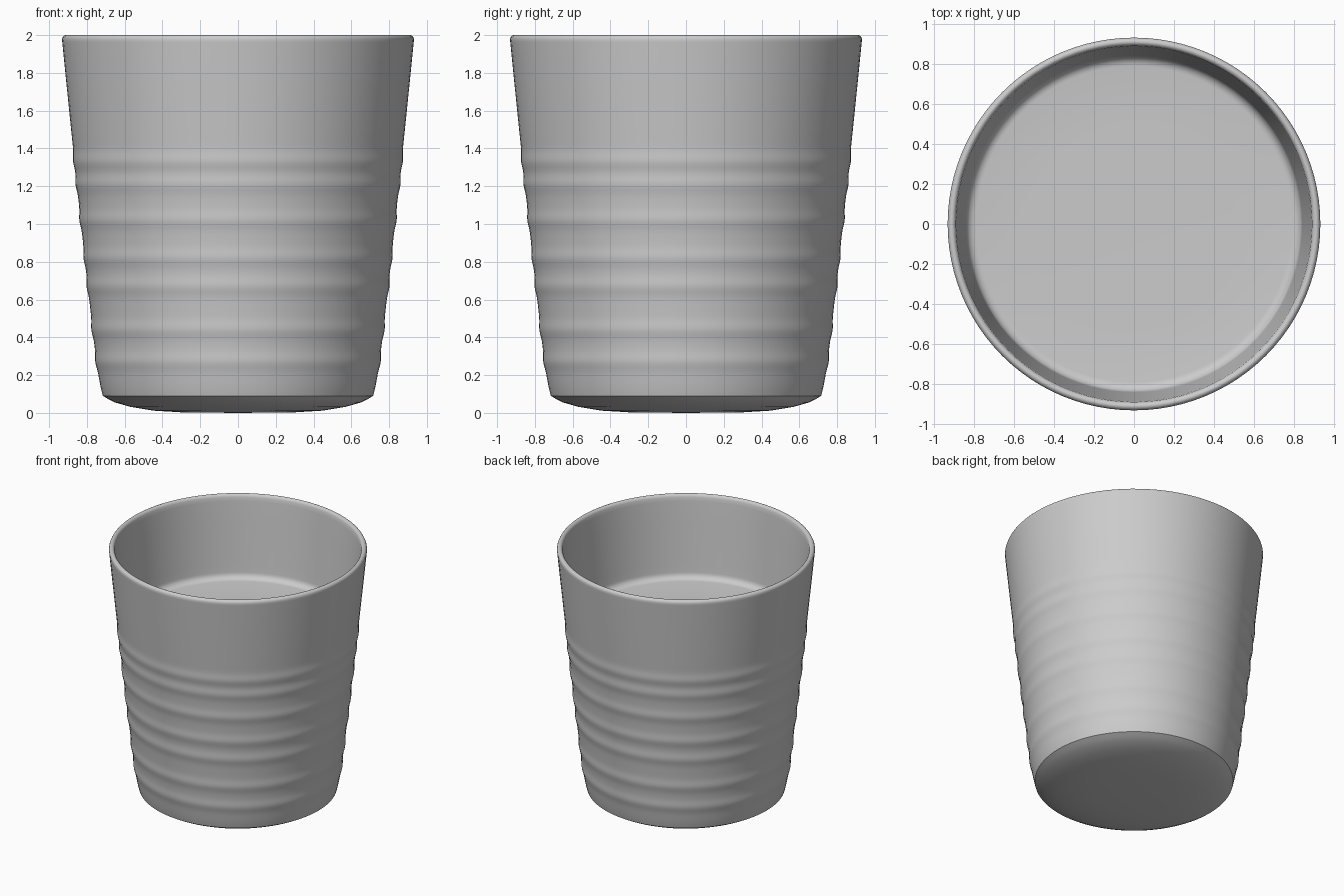
import bpy, bmesh, math

cube = bpy.data.objects.get("Cube")
if cube:
    bpy.data.objects.remove(cube, do_unlink=True)

SEGMENTS = 96
RIDGES = (0.27, 0.44, 0.67, 0.82, 1.02, 1.21, 1.33)

clay = bpy.data.materials.new("plain grey")
clay.use_nodes = True
clay.diffuse_color = (0.6, 0.6, 0.6, 1)
clay.node_tree.nodes["Principled BSDF"].inputs["Base Color"].default_value = (0.6, 0.6, 0.6, 1)


def outer_radius(z):
    """Tapered wall with soft horizontal ridges."""
    taper = 0.72 + 0.115 * z - 0.004 * z * z
    foot = 0.04 * math.exp(-z / 0.09)
    ripple = sum(0.007 * math.exp(-((z - r) / 0.04) ** 2) for r in RIDGES)
    return taper - foot + ripple


# Underside and rounded foot
profile = [(0, 0), (0.3, 0.003), (0.45, 0.012), (0.57, 0.032), (0.65, 0.055), (0.685, 0.072)]
# Ridged outer wall
steps = 110
for i in range(steps + 1):
    z = 0.09 + (1.965 - 0.09) * i / steps
    profile.append((outer_radius(z), z))
# Rounded lip
for i in range(1, 9):
    a = math.pi * i / 9
    profile.append((0.911 + 0.022 * math.cos(a), 1.97 + 0.03 * math.sin(a)))
# Inner wall, filleted into the raised inner floor
profile += [(0.887, 1.95), (0.875, 1.8), (0.857, 1.6), (0.845, 1.46)]
for i in range(7):
    a = math.pi / 2 * i / 6
    profile.append((0.79 + 0.05 * math.cos(a), 1.405 - 0.05 * math.sin(a)))
profile += [(0.5, 1.35), (0, 1.35)]

# Lathe the profile about the vertical axis
bm = bmesh.new()
verts = [bm.verts.new((r, 0, z)) for r, z in profile]
edges = [bm.edges.new(pair) for pair in zip(verts, verts[1:])]
bmesh.ops.spin(bm, geom=verts + edges, axis=(0, 0, 1), cent=(0, 0, 0),
               angle=math.tau, steps=SEGMENTS, use_merge=True)
bmesh.ops.remove_doubles(bm, verts=bm.verts, dist=0.0005)
bmesh.ops.recalc_face_normals(bm, faces=bm.faces)
mesh = bpy.data.meshes.new("cup")
bm.to_mesh(mesh)
bm.free()

cup = bpy.data.objects.new("cup", mesh)
bpy.context.collection.objects.link(cup)
mesh.materials.append(clay)
bpy.context.view_layer.objects.active = cup
cup.select_set(True)
bpy.ops.object.shade_smooth_by_angle(angle=math.radians(40))
